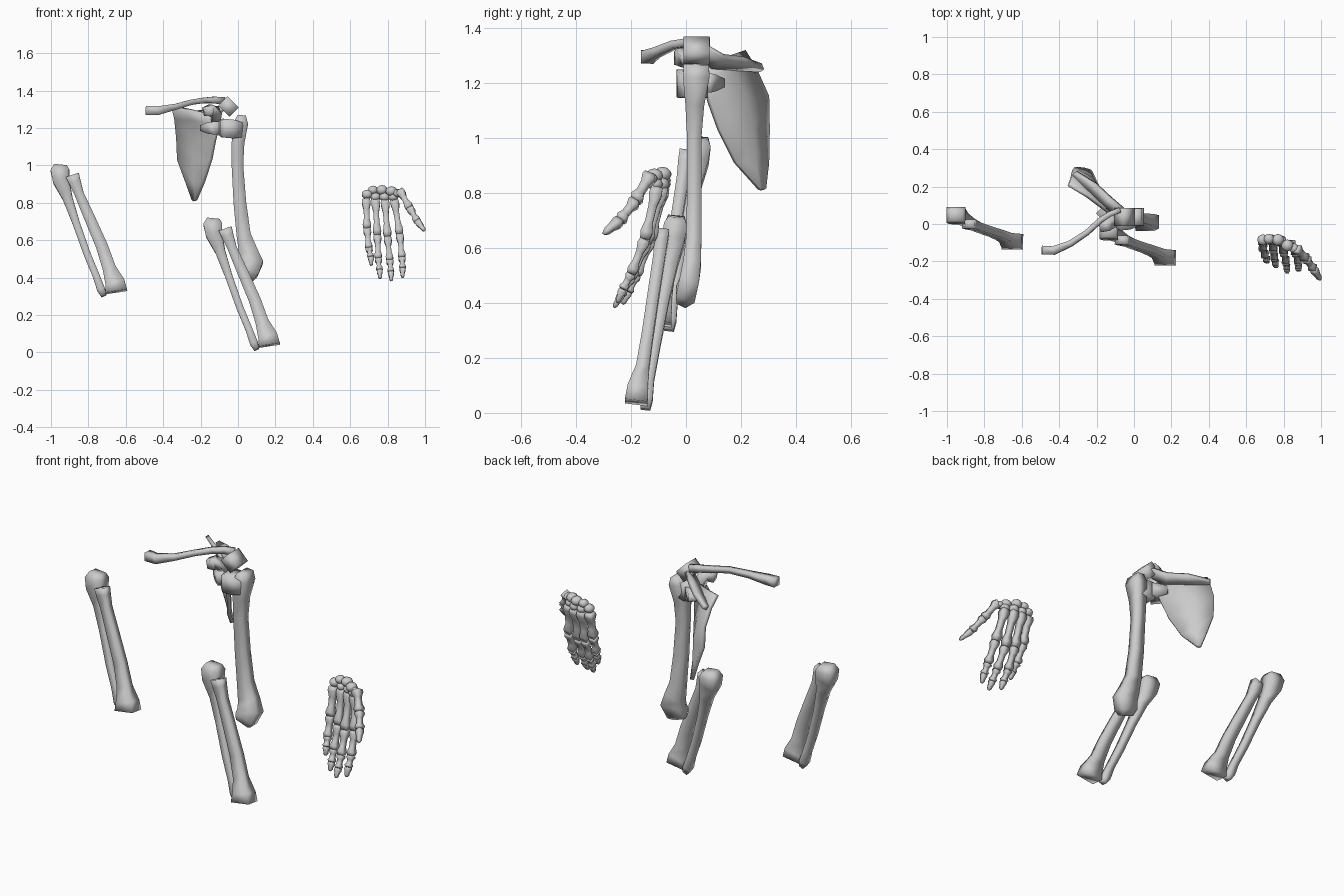
import bpy, bmesh, math
from mathutils import Vector, Matrix


def make(name, bm):
    bmesh.ops.recalc_face_normals(bm, faces=bm.faces)
    me = bpy.data.meshes.new(name)
    bm.to_mesh(me)
    bm.free()
    ob = bpy.data.objects.new(name, me)
    bpy.context.collection.objects.link(ob)
    return ob


def tube(bm, pts, n=4):
    """Loft rings through (x, y, z, half width[, half depth]); n=4 gives box sections."""
    P = [Vector(p[:3]) for p in pts]
    k4 = math.sqrt(2) if n == 4 else 1
    rings = []
    for i, p in enumerate(pts):
        t = (P[min(i + 1, len(P) - 1)] - P[max(i - 1, 0)]).normalized()
        ref = Vector((0, 1, 0)) if abs(t.y) < 0.9 else Vector((0, 0, 1))
        a = ref.cross(t).normalized()
        b = t.cross(a)
        ra, rb = p[3] * k4, p[-1] * k4
        rings.append([bm.verts.new(P[i] + a * ra * math.cos(2 * math.pi * (k + .5) / n)
                                   + b * rb * math.sin(2 * math.pi * (k + .5) / n)) for k in range(n)])
    for r, s in zip(rings, rings[1:]):
        for k in range(n):
            bm.faces.new((r[k], r[(k + 1) % n], s[(k + 1) % n], s[k]))
    bm.faces.new(rings[0])
    bm.faces.new(rings[-1])


def bone(name, *paths, n=4):
    bm = bmesh.new()
    for p in paths:
        tube(bm, p, n)
    return make(name, bm)


def sheet(name, rows, thick):
    """Grid of points made solid."""
    bm = bmesh.new()
    g = [[bm.verts.new(p) for p in r] for r in rows]
    for r, s in zip(g, g[1:]):
        for k in range(len(r) - 1):
            bm.faces.new((r[k], r[k + 1], s[k + 1], s[k]))
    ob = make(name, bm)
    m = ob.modifiers.new("solid", 'SOLIDIFY')
    m.thickness, m.offset = thick, 0
    return ob


# collar bone
bone("clavicle", [(-.493, -.14, 1.295, .024), (-.43, -.142, 1.293, .023), (-.34, -.105, 1.312, .016),
                  (-.25, -.045, 1.338, .014), (-.18, .02, 1.348, .015), (-.125, .055, 1.35, .018, .014),
                  (-.075, .075, 1.345, .02, .014)])

# shoulder blade
sheet("scapula_blade", [
    [(-.35, .21, 1.315), (-.25, .15, 1.295), (-.13, .06, 1.265)],
    [(-.335, .25, 1.25), (-.235, .17, 1.245), (-.10, .06, 1.22)],
    [(-.325, .295, 1.15), (-.23, .215, 1.14), (-.125, .085, 1.13)],
    [(-.32, .297, 1.03), (-.225, .24, 1.03), (-.145, .12, 1.03)],
    [(-.275, .295, .91), (-.23, .25, .91), (-.185, .18, .91)],
    [(-.24, .285, .815), (-.232, .278, .81), (-.225, .265, .815)]], .02)
sheet("scapula_spine", [
    [(-.325, .265, 1.25), (-.235, .175, 1.255), (-.15, .09, 1.26), (-.09, .05, 1.295)],
    [(-.31, .28, 1.26), (-.205, .215, 1.285), (-.125, .14, 1.295), (-.055, .08, 1.33)]], .025)
bm = bmesh.new()
bmesh.ops.create_cube(bm, size=1, matrix=Matrix.Translation((-.05, .038, 1.315))
                      @ Matrix.Rotation(math.radians(45), 4, 'Y')
                      @ Matrix.Diagonal((.085, .095, .07, 1)))
make("acromion", bm)
bone("glenoid_neck", [(-.16, .1, 1.2, .015, .06), (-.125, .065, 1.2, .03, .06), (-.09, .04, 1.2, .035, .06)])
bone("coracoid", [(-.12, .06, 1.24, .025), (-.12, .01, 1.285, .028), (-.145, -.01, 1.295, .03),
                  (-.18, -.02, 1.288, .024)])

# upper arm: shaft with elbow end, ball head
bone("humerus",
     [(.02, .038, 1.268, .022, .046), (.016, .037, 1.225, .038, .048), (.0, .032, 1.12, .034, .034),
      (-.003, .03, 1.0, .031, .026), (.01, .03, .8, .034, .026), (.03, .028, .63, .038, .028),
      (.055, .022, .54, .05, .032), (.074, .012, .482, .06, .036), (.055, -.003, .43, .054, .036),
      (.045, -.018, .402, .04, .018)],
     [(-.1, .018, 1.2, .038), (-.08, .02, 1.2, .05, .055), (-.03, .025, 1.195, .05, .055), (.02, .03, 1.19, .04)])

# two identical forearms
ulna = [(-.132, -.035, .715, .034, .03), (-.135, -.038, .685, .05, .042), (-.128, -.045, .63, .044, .042),
        (-.095, -.06, .54, .027, .03), (-.05, -.085, .41, .02, .024), (.01, -.115, .24, .019, .021),
        (.06, -.135, .12, .019, .019), (.085, -.143, .05, .022, .022), (.1, -.148, .015, .014, .018)]
radius = [(-.068, -.085, .66, .036, .024), (-.056, -.09, .625, .032, .024), (-.032, -.098, .56, .025, .022),
          (.025, -.118, .43, .029, .021), (.09, -.14, .28, .032, .021), (.13, -.158, .16, .036, .024),
          (.16, -.175, .085, .052, .037), (.167, -.181, .038, .058, .042)]
for side, off in (("a", Vector((0, 0, 0))), ("b", Vector((-.817, .086, .287)))):
    for nm, path in (("ulna", ulna), ("radius", radius)):
        bone(f"{nm}_{side}", path).location = off

# wrist bones
bm = bmesh.new()
for x, y, z, r in [(.69, -.085, .845, .03), (.722, -.08, .868, .028), (.77, -.085, .868, .032),
                   (.82, -.115, .862, .032), (.735, -.083, .832, .028), (.785, -.09, .832, .03),
                   (.83, -.112, .832, .028), (.855, -.13, .852, .026)]:
    bmesh.ops.create_icosphere(bm, subdivisions=2, radius=r,
                               matrix=Matrix.Translation((x, y, z)) @ Matrix.Diagonal((1, 1, .85, 1)))
make("carpals", bm)

# fingers: chains of small bones, tapering at the tip
chains = {
    "little_finger": [(.685, -.085, .82), (.69, -.125, .66), (.70, -.165, .555), (.71, -.19, .51), (.713, -.205, .465)],
    "ring_finger": [(.735, -.08, .82), (.745, -.13, .625), (.75, -.18, .50), (.757, -.21, .44), (.76, -.23, .395)],
    "middle_finger": [(.785, -.085, .82), (.80, -.145, .615), (.812, -.20, .49), (.818, -.235, .43), (.82, -.262, .383)],
    "index_finger": [(.835, -.105, .82), (.865, -.15, .63), (.877, -.20, .505), (.88, -.23, .45), (.88, -.25, .40)],
    "thumb": [(.865, -.13, .865), (.92, -.185, .77), (.96, -.24, .70), (.997, -.3, .652)]}
for name, c in chains.items():
    paths = []
    for i in range(len(c) - 1):
        a, b = Vector(c[i]), Vector(c[i + 1])
        r = .0235 - .0025 * i
        prof = [(.0, .85), (.13, 1), (.35, .66), (.65, .62), (.86, .95), (.99, .75)]
        if i == len(c) - 2:
            prof = [(.0, .85), (.2, .95), (.55, .65), (.8, .6), (1, .25)]
        paths.append([(*a.lerp(b, t), r * s) for t, s in prof])
    bone(name, *paths)

# soft smooth shading over the boxy sections
for ob in bpy.data.objects:
    for f in ob.data.polygons:
        f.use_smooth = True
